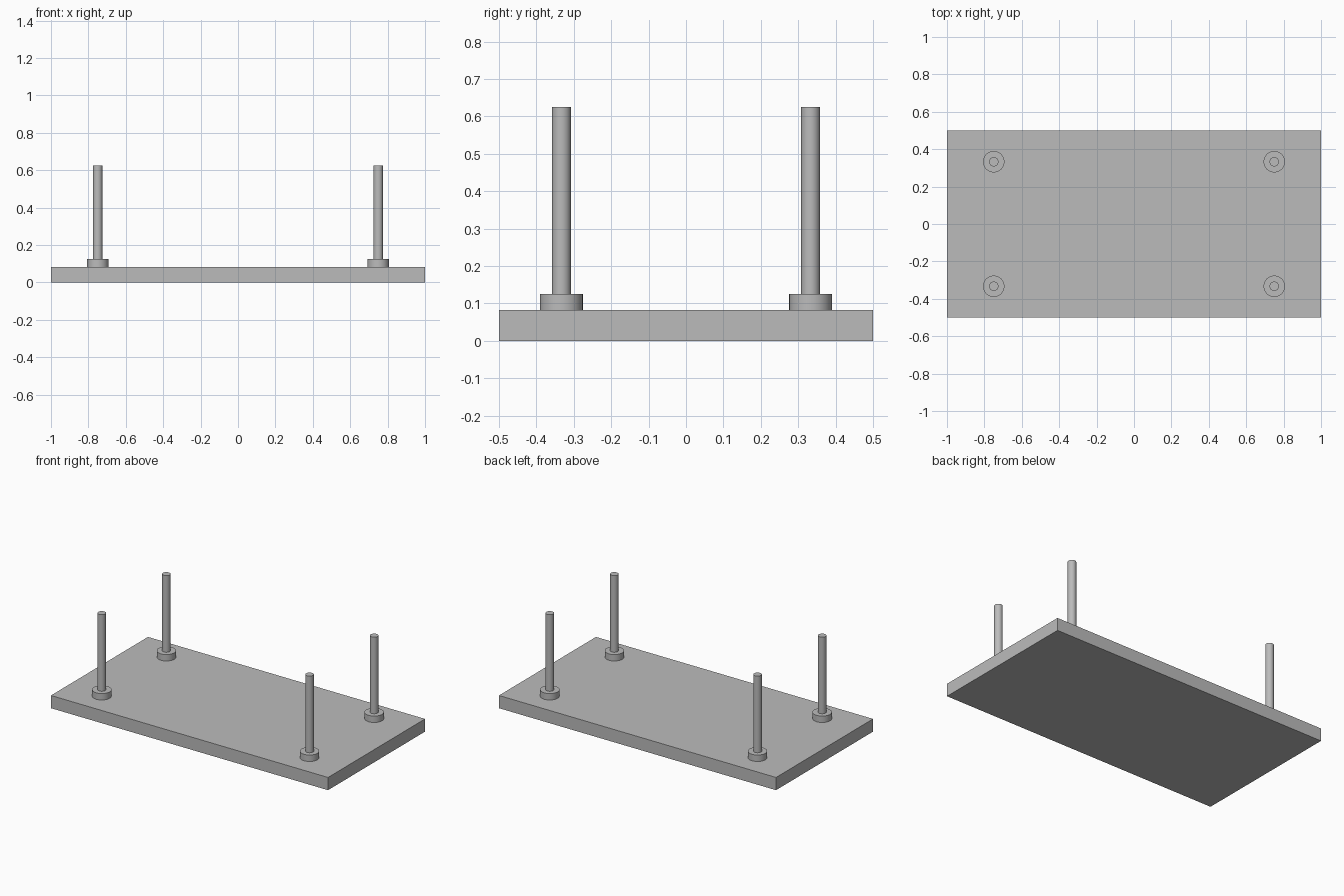
import bpy
import math

cube = bpy.data.objects.get("Cube")
if cube:
    bpy.data.objects.remove(cube, do_unlink=True)

BASE_TOP = 0.083
COLLAR_TOP = 0.125
POST_TOP = 0.625
POST_X, POST_Y = 0.75, 0.333

grey = bpy.data.materials.new("plain grey")
grey.use_nodes = True
colour = (0.5, 0.5, 0.5, 1)
grey.diffuse_color = colour
grey.node_tree.nodes["Principled BSDF"].inputs["Base Color"].default_value = colour


def finish(name):
    obj = bpy.context.object
    obj.name = name
    obj.data.materials.append(grey)
    return obj


def cylinder(name, x, y, radius, bottom, top):
    bpy.ops.mesh.primitive_cylinder_add(
        vertices=48, radius=radius, depth=top - bottom,
        location=(x, y, (bottom + top) / 2))
    bpy.ops.object.shade_smooth_by_angle(angle=math.radians(30))
    return finish(name)


# Flat rectangular base plate
bpy.ops.mesh.primitive_cube_add(size=1, location=(0, 0, BASE_TOP / 2))
plate = finish("base_plate")
plate.scale = (2, 1, BASE_TOP)
bpy.ops.object.transform_apply(location=False, rotation=False, scale=True)

# A collar and an upright post near each corner
for side_x, x_name in ((-1, "right"), (1, "left")):
    for side_y, y_name in ((-1, "front"), (1, "back")):
        x, y = side_x * POST_X, side_y * POST_Y
        corner = f"{y_name}_{x_name}"
        cylinder(f"{corner}_collar", x, y, 0.057, BASE_TOP, COLLAR_TOP)
        cylinder(f"{corner}_post", x, y, 0.025, COLLAR_TOP, POST_TOP)
